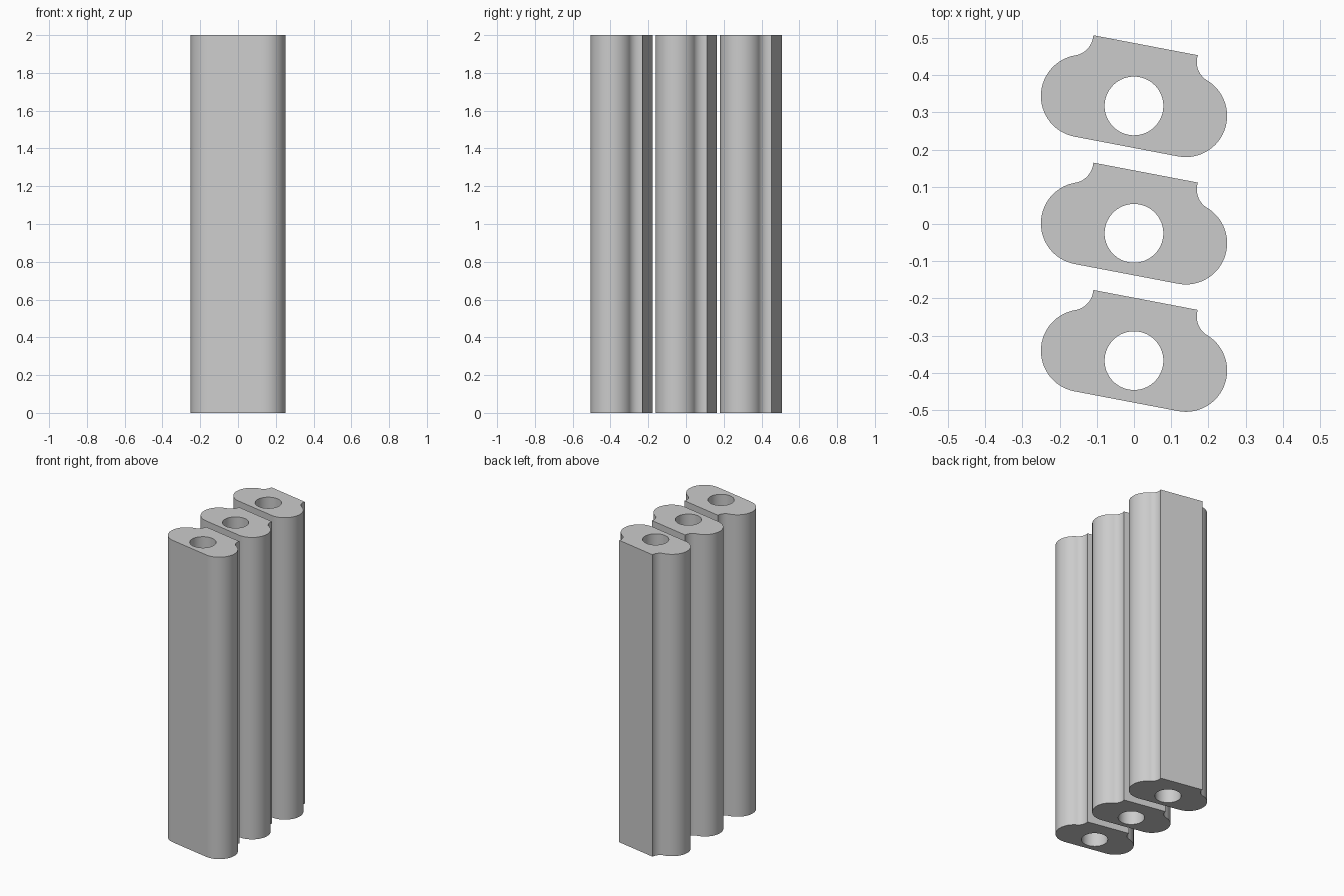
import bpy, bmesh, math
from mathutils import Matrix

if "Cube" in bpy.data.objects:
    bpy.data.objects.remove(bpy.data.objects["Cube"])

HEIGHT = 2.0
TILT = math.radians(-10.8)
SPACING = 0.3425
LOBE_X, LOBE_R = 0.142, 0.111      # round ends
NOTCH_X, NOTCH_Y, NOTCH_R = 0.2017, 0.159, 0.0591   # concave shoulders
HOLE_R = 0.079

grey = bpy.data.materials.new("plain grey")
grey.diffuse_color = (0.6, 0.6, 0.6, 1)
grey.use_nodes = True
grey.node_tree.nodes["Principled BSDF"].inputs["Base Color"].default_value = grey.diffuse_color


def arc(cx, cy, r, a0, a1, n):
    """Points on an arc, angles in degrees, both ends included."""
    angles = [math.radians(a0 + (a1 - a0) * i / n) for i in range(n + 1)]
    return [(cx + r * math.cos(a), cy + r * math.sin(a)) for a in angles]


# Right half of the outline, from the flat base up to the top corner
right = arc(LOBE_X, 0, LOBE_R, -90, 69.5, 28)
right += arc(NOTCH_X, NOTCH_Y, NOTCH_R, 249.5, 173, 14)[1:]
outline = right + [(-x, y) for x, y in reversed(right)]
hole = arc(0, 0, HOLE_R, 0, 360, 48)[:-1]


def make_slat(name, y):
    bm = bmesh.new()
    edges = []
    for loop in (outline, hole):
        vs = [bm.verts.new((px, py, 0)) for px, py in loop]
        edges += [bm.edges.new((vs[i - 1], vs[i])) for i in range(len(vs))]
    # Flat end with its hole, then pulled up to full height
    bmesh.ops.triangle_fill(bm, edges=edges, use_beauty=True, normal=(0, 0, 1))
    result = bmesh.ops.extrude_face_region(bm, geom=bm.faces[:], use_keep_orig=True)
    top = [v for v in result["geom"] if isinstance(v, bmesh.types.BMVert)]
    bmesh.ops.translate(bm, verts=top, vec=(0, 0, HEIGHT))
    bmesh.ops.recalc_face_normals(bm, faces=bm.faces[:])
    bm.transform(Matrix.Translation((0, y, 0)) @ Matrix.Rotation(TILT, 4, "Z"))
    mesh = bpy.data.meshes.new(name)
    bm.to_mesh(mesh)
    bm.free()
    mesh.materials.append(grey)
    obj = bpy.data.objects.new(name, mesh)
    bpy.context.collection.objects.link(obj)
    # Smooth curved walls, sharp corners
    bpy.ops.object.select_all(action="DESELECT")
    obj.select_set(True)
    bpy.context.view_layer.objects.active = obj
    bpy.ops.object.shade_smooth_by_angle(angle=math.radians(30))


# Row of three identical bored slats
for i, label in enumerate(("front_slat", "middle_slat", "back_slat")):
    make_slat(label, -0.025 + (i - 1) * SPACING)
